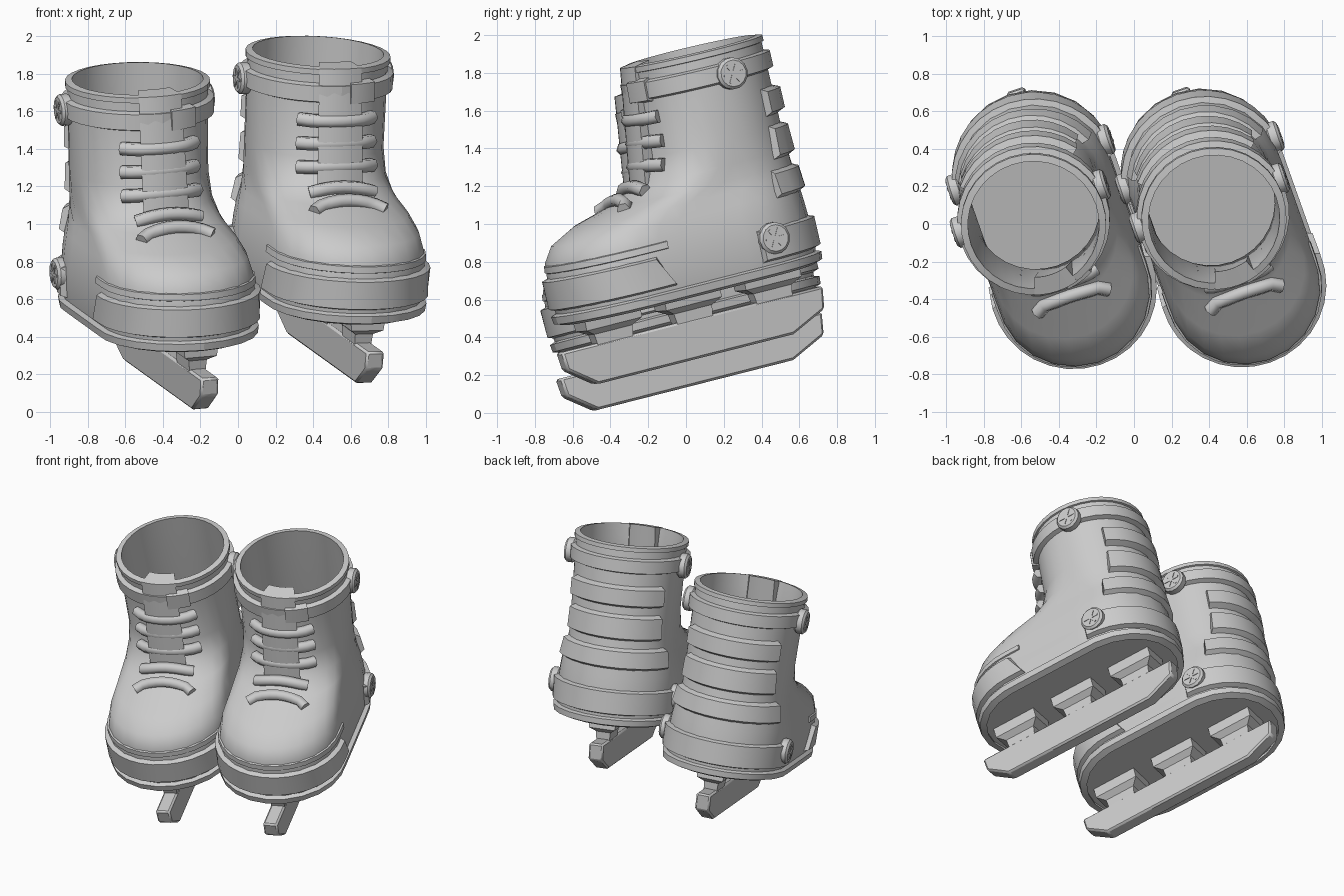
import bpy, bmesh, math
from mathutils import Matrix, Vector

if "Cube" in bpy.data.objects:
    bpy.data.objects.remove(bpy.data.objects["Cube"])

# Boot slices: height, toe y, heel y, half width
SLICES = [(.36, -.62, .82, .395), (.44, -.63, .83, .41), (.58, -.63, .83, .415), (.68, -.62, .825, .405),
          (.76, -.565, .82, .39), (.83, -.42, .815, .37), (.89, -.19, .81, .36), (.97, -.04, .805, .36),
          (1.1, .03, .80, .365), (1.5, .05, .80, .375), (1.58, .05, .80, .375)]
N = 32


def ring(h, u, t=0.0):
    """Point on the boot outline at height h; u = 0 heel, +-1 toe; t = offset outwards."""
    lo, hi = SLICES[0], SLICES[-1]
    for a, b in zip(SLICES, SLICES[1:]):
        if a[0] <= h <= b[0]:
            lo, hi = a, b
            break
    if h > SLICES[-1][0]:
        lo = hi
    f = (h - lo[0]) / (hi[0] - lo[0]) if hi[0] > lo[0] else 0
    f = max(0, min(1, f))
    yf, yb, w = [lo[i] + (hi[i] - lo[i]) * f for i in (1, 2, 3)]
    yf, yb, w = yf - t, yb + t, w + t
    u = (u + 1) % 2 - 1
    straight = max(0, yb - yf - 2 * w)
    q = math.pi * w / 2
    d = abs(u) * (2 * q + straight)
    s = 1 if u >= 0 else -1
    if d < q:
        return Vector((s * w * math.sin(d / w), yb - w + w * math.cos(d / w), h))
    if d < q + straight:
        return Vector((s * w, yb - w - (d - q), h))
    a = (d - straight) / w
    return Vector((s * w * math.sin(a), yf + w + w * math.cos(a), h))


def make(name, bm, mat):
    bmesh.ops.recalc_face_normals(bm, faces=bm.faces)
    me = bpy.data.meshes.new(name)
    bm.to_mesh(me)
    bm.free()
    ob = bpy.data.objects.new(name, me)
    ob.matrix_world = mat
    bpy.context.collection.objects.link(ob)
    return ob


def loft(name, loops, mat):
    """Skin closed loops of equal length and cap both ends."""
    bm = bmesh.new()
    rows = [[bm.verts.new(p) for p in lp] for lp in loops]
    for a, b in zip(rows, rows[1:]):
        for i in range(len(a)):
            j = (i + 1) % len(a)
            bm.faces.new((a[i], a[j], b[j], b[i]))
    bm.faces.new(rows[0])
    bm.faces.new(rows[-1])
    return make(name, bm, mat)


def band(name, mat, h0, h1, centre, half, t, c=.015, depth=.015, n=16, slant=0.0):
    """Raised strip wrapped round the boot."""
    loops = []
    for i in range(n + 1):
        k = 2 * i / n - 1
        lo, hi = centre + k * half, centre + k * (half - slant)
        loops.append([ring(h0, lo, -depth), ring(h0 + c, lo, t), ring(h1 - c, hi, t), ring(h1, hi, -depth)])
    return loft(name, loops, mat)


def tube(name, pts, r, mat):
    cu = bpy.data.curves.new(name, 'CURVE')
    cu.dimensions = '3D'
    cu.bevel_depth, cu.bevel_resolution, cu.use_fill_caps = r, 1, True
    sp = cu.splines.new('POLY')
    sp.points.add(len(pts) - 1)
    for p, co in zip(sp.points, pts):
        p.co = (*co, 1)
    ob = bpy.data.objects.new(name, cu)
    ob.matrix_world = mat
    bpy.context.collection.objects.link(ob)


def rect(x, y, z, hx, hy):
    return [(x - hx, y - hy, z), (x + hx, y - hy, z), (x + hx, y + hy, z), (x - hx, y + hy, z)]


def disc(name, side, y, z, x, mat):
    """Round button with three crossing ridges."""
    bm = bmesh.new()
    turn = Matrix.Rotation(math.pi / 2, 4, 'Y')
    bmesh.ops.create_cone(bm, cap_ends=True, segments=14, radius1=.085, radius2=.085, depth=.07,
                          matrix=Matrix.Translation((side * x, y, z)) @ turn)
    bmesh.ops.bevel(bm, geom=[e for e in bm.edges if len(e.link_faces) == 2 and
                              e.calc_face_angle() > 1], offset=.014, segments=1, affect='EDGES')
    for k in range(3):
        m = (Matrix.Translation((side * (x + .033), y, z)) @ Matrix.Rotation(k * math.pi / 3, 4, 'X')
             @ Matrix.Diagonal((.012, .11, .014, 1)))
        bmesh.ops.create_cube(bm, size=1, matrix=m)
    make(name, bm, mat)


def skate(tag, mat):
    us = [-1 + 2 * i / N for i in range(N)]
    # hollow boot: outside, rim, thin inside wall and insole
    loops = [[ring(s[0], u) for u in us] for s in SLICES]
    loops += [[ring(s[0], u, -.025) for u in us] for s in SLICES[:0:-1]]
    loft(tag + "boot", loops, mat)
    # wraparound strips
    band(tag + "sole_welt", mat, .34, .41, 0, 1, .03, n=N)
    band(tag + "collar_lip", mat, 1.545, 1.59, 0, 1, .012, n=N, c=.008, depth=.025)
    band(tag + "ankle_strap", mat, 1.395, 1.51, 0, 1, .032, n=N)
    band(tag + "toe_bumper", mat, .42, .60, 1, .40, .03, slant=.04)
    band(tag + "toe_trim", mat, .62, .67, 1, .40, .01, c=.008)
    band(tag + "heel_band", mat, .42, .60, 0, .34, .03)
    band(tag + "strap_tab", mat, 1.385, 1.52, .9, .06, .042, n=6)
    for i, (a, b) in enumerate(((1.16, 1.32), (.93, 1.12), (.73, .89))):
        band(tag + "back_guard_%d" % i, mat, a, b, 0, (.29, .28, .25)[i], .042 - .005 * i, c=.025, n=10,
             slant=(0, -.01, -.04)[i])
    # tongue and laces
    band(tag + "tongue", mat, .95, 1.60, 1, .10, .012, n=6, depth=.09)
    for i, (h, droop) in enumerate(((1.305, 0), (1.185, .01), (1.065, .015), (.965, .03), (.915, .045))):
        half = .18 if i < 3 else .14
        pts = []
        for k in range(9):
            d = k / 4 - 1
            pts.append(ring(h - droop * d * d, 1 + half * d, .028 - .02 * abs(d) ** 4))
        tube(tag + "lace_%d" % i, pts, .038, mat)
    # buttons on both sides
    for s in (-1, 1):
        disc(tag + "strap_button", s, .48, 1.44, .395, mat)
        disc(tag + "heel_button", s, .49, .54, .42, mat)
    # blade and its three posts
    prof = [(-.69, .21), (-.68, .11), (-.53, 0), (.60, 0), (.80, .09), (.82, .21)]
    ob = loft(tag + "blade", [[(x, y, z) for y, z in prof] for x in (-.03, .07)], mat)
    bv = ob.modifiers.new("bevel", 'BEVEL')
    bv.width, bv.segments = .012, 1
    for i, y in enumerate((-.38, .08, .54)):
        loft(tag + "blade_post_%d" % i, [rect(.02, y, .19, .045, .10), rect(.02, y, .26, .05, .11),
                                         rect(.02, y, .29, .09, .16), rect(.02, y, .38, .10, .16)], mat)


def pose(x, y, z, roll):
    r = math.radians
    return (Matrix.Translation((x, y, z)) @ Matrix.Rotation(r(19.5), 4, 'Z')
            @ Matrix.Rotation(r(13.5), 4, 'X') @ Matrix.Rotation(r(roll), 4, 'Y'))


skate("left_", pose(-.39, 0, .135, -5))
skate("right_", pose(.48, 0, .275, -1.5))

bpy.ops.object.select_all(action='DESELECT')
for ob in bpy.context.collection.objects:
    if ob.type == 'MESH':
        ob.select_set(True)
        bpy.context.view_layer.objects.active = ob
bpy.ops.object.shade_smooth_by_angle(angle=math.radians(35))
